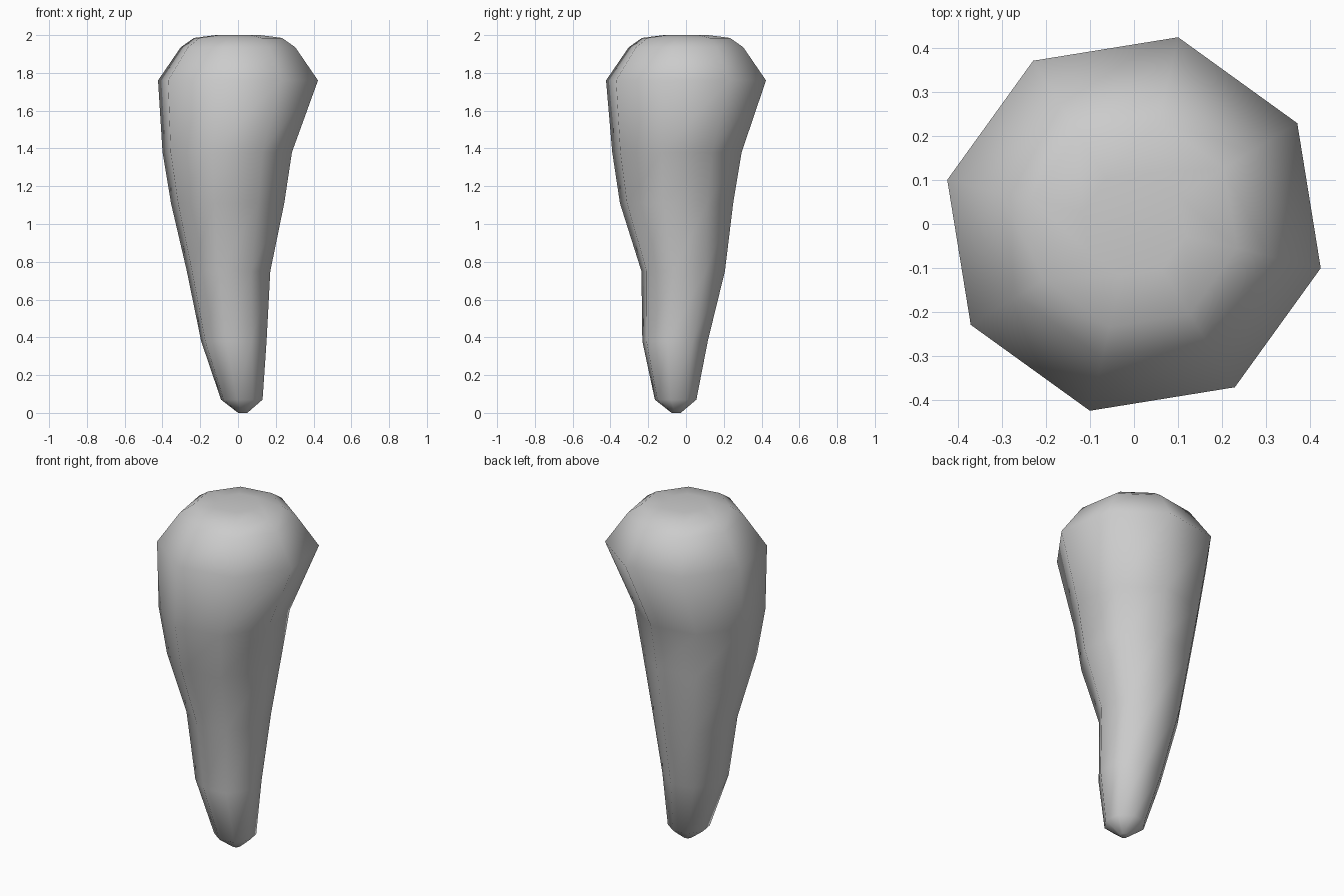
import bpy, bmesh, math

cube = bpy.data.objects.get("Cube")
if cube:
    bpy.data.objects.remove(cube)

# Plain grey surface
grey = bpy.data.materials.new("plain grey")
grey.use_nodes = True
colour = (0.6, 0.6, 0.6, 1)
grey.diffuse_color = colour
grey.node_tree.nodes["Principled BSDF"].inputs["Base Color"].default_value = colour

# Cross-sections from tip to crown: centre x, centre y, height, radius
SIDES = 8
TURN = math.radians(-13.3)
sections = [
    (0.025, -0.052, 0.0, 0.025),
    (0.02, -0.055, 0.07, 0.113),
    (-0.022, -0.058, 0.38, 0.178),
    (-0.05, -0.015, 0.75, 0.227),
    (-0.055, -0.05, 1.11, 0.308),
    (-0.057, -0.048, 1.38, 0.352),
    (0, 0, 1.76, 0.435),
    (0, 0, 1.935, 0.312),
    (0, 0, 1.985, 0.24),
    (0, 0, 2.0, 0.12),
]

# Tapered, slightly crooked body
bm = bmesh.new()
rings = []
for cx, cy, z, r in sections:
    angles = [TURN + math.tau * i / SIDES for i in range(SIDES)]
    rings.append([bm.verts.new((cx + r * math.cos(a), cy + r * math.sin(a), z))
                  for a in angles])
for low, high in zip(rings, rings[1:]):
    for i in range(SIDES):
        j = (i + 1) % SIDES
        bm.faces.new((low[i], low[j], high[j], high[i]))
bm.faces.new(rings[0][::-1])
bm.faces.new(rings[-1])
for face in bm.faces:
    face.smooth = True

mesh = bpy.data.meshes.new("tapered_body")
bm.to_mesh(mesh)
bm.free()
mesh.materials.append(grey)
body = bpy.data.objects.new("tapered_body", mesh)
bpy.context.collection.objects.link(body)
